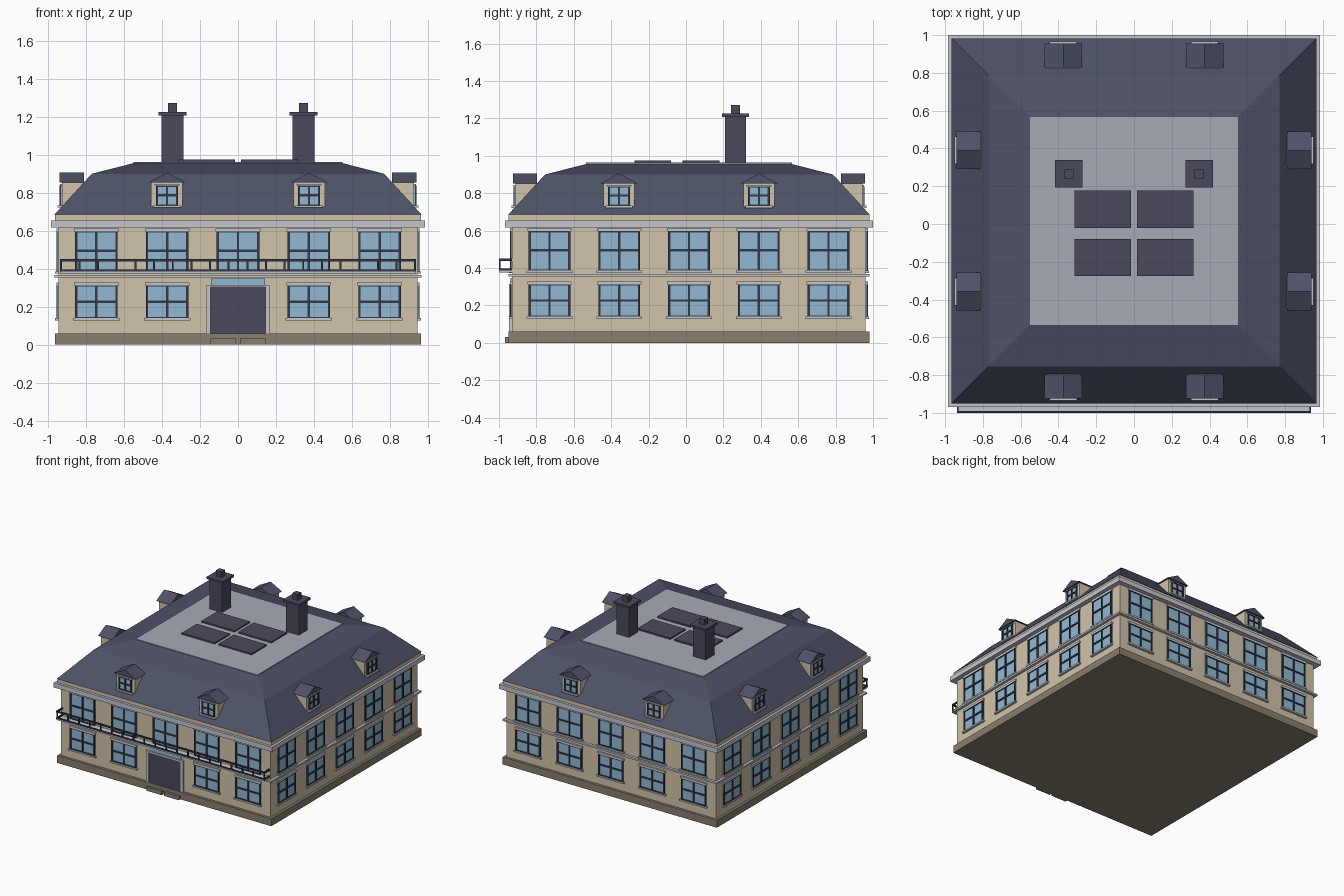
import bpy, bmesh, math
from mathutils import Matrix, Vector

if "Cube" in bpy.data.objects:
    bpy.data.objects.remove(bpy.data.objects["Cube"])

CY = 0.016          # centre of the house in y (balcony sticks out in front)
W = 0.945           # half width of the walls
COLS = [-0.746, -0.373, 0, 0.373, 0.746]


def material(name, rgb):
    def lin(c):
        c /= 255
        return c / 12.92 if c <= 0.04045 else ((c + 0.055) / 1.055) ** 2.4
    m = bpy.data.materials.new(name)
    m.diffuse_color = (*[lin(c) for c in rgb], 1)
    m.use_nodes = True
    m.node_tree.nodes["Principled BSDF"].inputs["Base Color"].default_value = m.diffuse_color
    return m


STONE = material("cream stone", (209, 196, 170))
BASE = material("brown plinth", (136, 126, 110))
TRIM = material("pale grey trim", (196, 198, 206))
DECK = material("grey deck", (168, 171, 182))
ROOF = material("slate blue roof", (78, 82, 104))
DARK = material("dark slate", (74, 74, 94))
FRAME = material("dark frame", (52, 55, 71))
GLASS = material("blue glass", (146, 185, 211))

parts = {}


def mesh_for(name, mat):
    return parts.setdefault(name, (bmesh.new(), mat))[0]


def side(k):
    """Frame of one facade: x along the wall, -y outward, z up."""
    return Matrix.Translation((0, CY, 0)) @ Matrix.Rotation(k * math.pi / 2, 4, 'Z')


def box(name, mat, x, y, z, m=Matrix.Identity(4)):
    """Box from (min, max) ranges."""
    c = [(a + b) / 2 for a, b in (x, y, z)]
    s = [b - a for a, b in (x, y, z)]
    bmesh.ops.create_cube(mesh_for(name, mat), size=1,
                          matrix=m @ Matrix.Translation(c) @ Matrix.Diagonal((*s, 1)))


def slab(name, mat, half, z0, z1):
    box(name, mat, (-half, half), (-half, half), (z0, z1), side(0))


def frustum(name, mat, rings):
    """Closed stack of square rings (half width, height)."""
    bm = mesh_for(name, mat)
    loops = [[bm.verts.new((sx * h, sy * h + CY, z))
              for sx, sy in ((-1, -1), (1, -1), (1, 1), (-1, 1))] for h, z in rings]
    for a, b in zip(loops, loops[1:]):
        for i in range(4):
            j = (i + 1) % 4
            bm.faces.new((a[i], a[j], b[j], b[i]))
    bm.faces.new(loops[0][::-1])
    bm.faces.new(loops[-1])


def glazing(prefix, m, x, d, half, z0, z1, bar, zmid):
    """Glass pane with side bars, head, foot and a cross."""
    box(prefix + "_glass", GLASS, (x - half, x + half), (-d - 0.005, -d + 0.01), (z0, z1), m)
    f = prefix + "_frame"
    out = (-d - 0.012, -d + 0.005)
    for u in (x - half + bar / 2, x, x + half - bar / 2):
        box(f, FRAME, (u - bar / 2, u + bar / 2), out, (z0, z1), m)
    for z in (z0 + bar / 4, zmid, z1 - bar / 4):
        t = bar / 2 if z == zmid else bar / 4
        box(f, FRAME, (x - half, x + half), out, (z - t, z + t), m)


# Main body, from the ground up
slab("plinth", BASE, 0.965, 0, 0.06)
slab("walls", STONE, W, 0.06, 0.66)
slab("storey_band", TRIM, 0.966, 0.354, 0.368)
slab("cornice", TRIM, 0.984, 0.617, 0.655)
slab("attic_band", STONE, 0.964, 0.655, 0.685)
frustum("mansard_roof", ROOF, [(0.967, 0.685), (0.77, 0.90), (0.55, 0.956)])
slab("roof_deck", DECK, 0.55, 0.945, 0.963)

for k in range(4):
    m = side(k)
    # Two rows of windows with sills and lintels
    for x in COLS:
        for row, (z0, z1, zm) in enumerate(((0.14, 0.312, 0.226), (0.386, 0.597, 0.495))):
            if k == 0 and row == 0 and x == 0:
                continue
            glazing("window", m, x, W, 0.112, z0, z1, 0.012, zm)
            box("window_sills", TRIM, (x - 0.122, x + 0.122), (-W - 0.018, -W + 0.01),
                (z0 - 0.012, z0), m)
            box("window_lintels", TRIM, (x - 0.118, x + 0.118), (-W - 0.012, -W + 0.01),
                (z1, z1 + 0.016), m)
    # Dormers with gabled roofs
    for x in (-0.374, 0.374):
        box("dormer_walls", STONE, (x - 0.083, x + 0.083), (-0.927, -0.76), (0.727, 0.856), m)
        glazing("dormer_window", m, x, 0.927, 0.058, 0.734, 0.837, 0.011, 0.787)
        box("dormer_sills", TRIM, (x - 0.073, x + 0.073), (-0.95, -0.92), (0.722, 0.734), m)
        box("dormer_sills", TRIM, (x - 0.066, x + 0.066), (-0.937, -0.92), (0.837, 0.845), m)
        bm = mesh_for("dormer_roofs", ROOF)
        f, b = ([bm.verts.new(m @ Vector((x + u, y, z)))
                 for u, z in ((-0.1, 0.853), (0.1, 0.853), (0, 0.906))] for y in (-0.94, -0.812))
        bm.faces.new(f)
        bm.faces.new(b[::-1])
        for i in range(3):
            j = (i + 1) % 3
            bm.faces.new((f[j], f[i], b[i], b[j]))

# Entrance: double door, surround, fanlight and steps
m = side(0)
for s in (-1, 1):
    def span(a, b):
        return tuple(sorted((s * a, s * b)))
    box("door_leaves", DARK, span(0.001, 0.145), (-W - 0.010, -W + 0.01), (0.06, 0.303), m)
    box("door_surround", TRIM, span(0.145, 0.166), (-W - 0.018, -W + 0.01), (0.06, 0.315), m)
    box("entrance_steps", BASE, span(0.01, 0.145), (-0.985, -0.96), (0, 0.032), m)
box("door_surround", TRIM, (-0.145, 0.145), (-W - 0.018, -W + 0.01), (0.303, 0.315), m)
box("fanlight", GLASS, (-0.143, 0.143), (-W - 0.008, -W + 0.01), (0.315, 0.348), m)

# Balcony along the front
FY = -1.0
box("balcony_floor", TRIM, (-0.938, 0.938), (FY + 0.002, -0.92), (0.376, 0.386))
for z0, z1 in ((0.386, 0.397), (0.438, 0.451)):
    box("balcony_railing", FRAME, (-0.938, 0.938), (FY, FY + 0.01), (z0, z1))
    for s in (-1, 1):
        box("balcony_railing", FRAME, (s * 0.933 - 0.005, s * 0.933 + 0.005), (FY, -0.92), (z0, z1))
for i in range(20):
    x = -0.933 + i * 1.866 / 19
    box("balcony_balusters", FRAME, (x - 0.005, x + 0.005), (FY + 0.001, FY + 0.009), (0.386, 0.445))

# Chimneys and roof panels
for s in (-1, 1):
    x, y = s * 0.345, 0.265
    for name, h, z0, z1 in (("chimney_stacks", 0.057, 0.95, 1.208),
                            ("chimney_caps", 0.073, 1.208, 1.225),
                            ("chimney_pots", 0.024, 1.225, 1.272)):
        box(name, DARK, (x - h, x + h), (y - h, y + h), (z0, z1))
    for y0, y1 in ((-0.275, -0.08), (-0.02, 0.178)):
        box("roof_panels", DARK, (s * 0.166 - 0.149, s * 0.166 + 0.149), (y0, y1), (0.955, 0.975))

# Turn the collected parts into objects
for name, (bm, mat) in parts.items():
    bmesh.ops.recalc_face_normals(bm, faces=bm.faces)
    me = bpy.data.meshes.new(name)
    bm.to_mesh(me)
    bm.free()
    me.materials.append(mat)
    bpy.context.collection.objects.link(bpy.data.objects.new(name, me))
